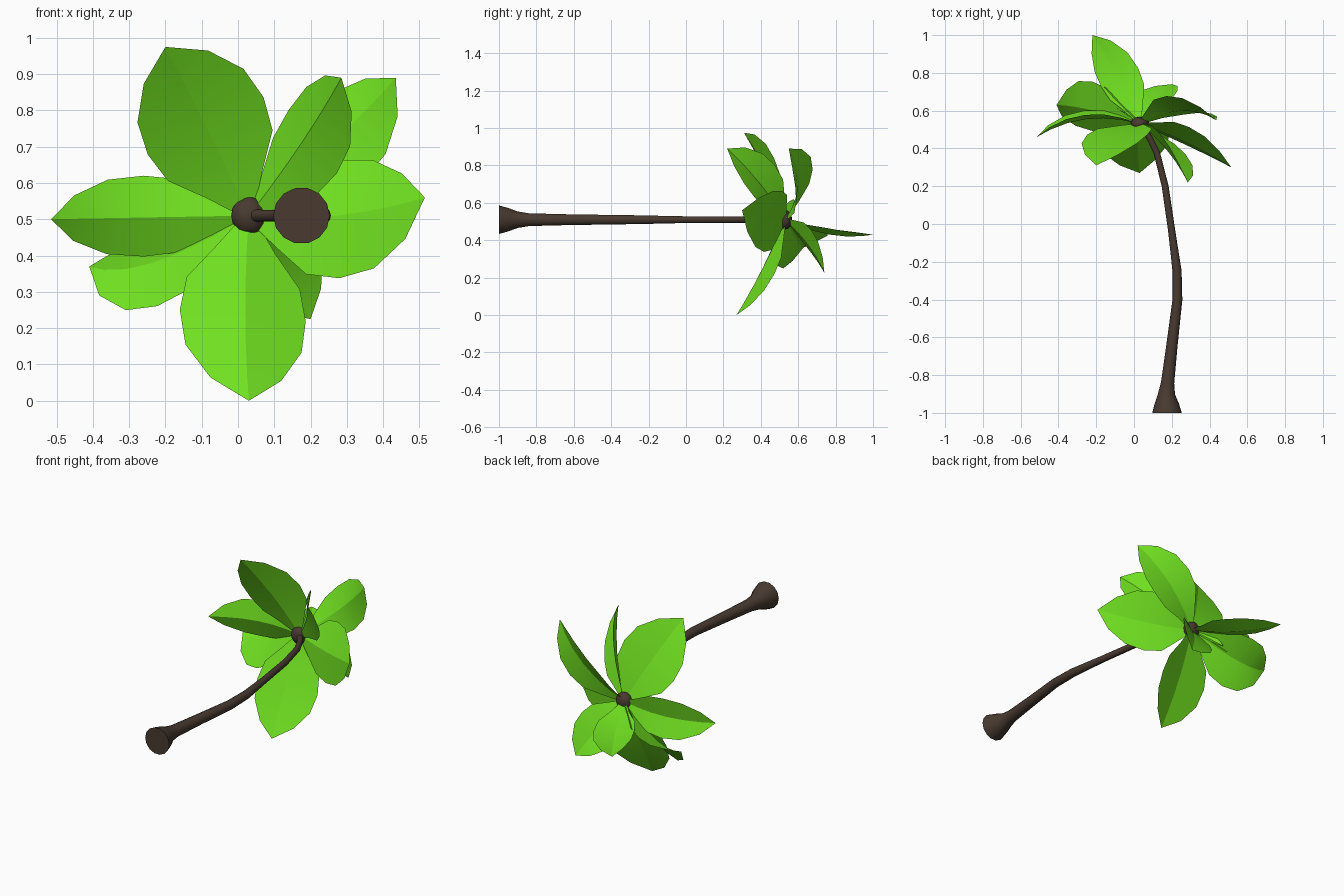
import bpy, bmesh, math
from mathutils import Vector as V

if "Cube" in bpy.data.objects:
    bpy.data.objects.remove(bpy.data.objects["Cube"])


def material(name, rgb):
    m = bpy.data.materials.new(name)
    m.diffuse_color = (*rgb, 1)
    m.use_nodes = True
    m.node_tree.nodes["Principled BSDF"].inputs["Base Color"].default_value = m.diffuse_color
    return m


BARK = material("bark", (0.065, 0.042, 0.03))
GREEN = material("leaf_green", (0.165, 0.76, 0.015))


def finish(name, bm, mat, angle):
    me = bpy.data.meshes.new(name)
    bm.to_mesh(me)
    bm.free()
    ob = bpy.data.objects.new(name, me)
    bpy.context.collection.objects.link(ob)
    me.materials.append(mat)
    bpy.ops.object.select_all(action='DESELECT')
    ob.select_set(True)
    bpy.context.view_layer.objects.active = ob
    bpy.ops.object.shade_smooth_by_angle(angle=math.radians(angle))
    return ob


# trunk: rings swept along a bent path (x, y, radius), flared at the foot
CROWN = V((0.03, 0.53, 0.51))
path = [(0.175, -1, 0.078), (0.173, -0.95, 0.064), (0.172, -0.9, 0.045), (0.178, -0.84, 0.035),
        (0.2, -0.65, 0.03), (0.23, -0.4, 0.026), (0.228, -0.25, 0.024), (0.2, -0.04, 0.019),
        (0.165, 0.2, 0.018), (0.12, 0.38, 0.017), (0.08, 0.46, 0.016), (0.04, 0.52, 0.018)]
pts = [V((x, y, 0.51)) for x, y, r in path]
bm = bmesh.new()
rings = []
SIDES = 14
for i, p in enumerate(pts):
    d = (pts[min(i + 1, len(pts) - 1)] - pts[max(i - 1, 0)]).normalized()
    if i == 0:
        d = V((0, 1, 0))
    side = d.cross(V((0, 0, 1)))
    ring = []
    for k in range(SIDES):
        a = 2 * math.pi * k / SIDES
        ring.append(bm.verts.new(p + path[i][2] * (side * math.cos(a) + V((0, 0, math.sin(a))))))
    rings.append(ring)
for a, b in zip(rings, rings[1:]):
    for k in range(SIDES):
        bm.faces.new((a[k], a[(k + 1) % SIDES], b[(k + 1) % SIDES], b[k]))
bm.faces.new(rings[0])
bm.faces.new(rings[-1])
bmesh.ops.recalc_face_normals(bm, faces=bm.faces[:])
finish("trunk", bm, BARK, 50)

# knob where the leaves meet
bm = bmesh.new()
bmesh.ops.create_uvsphere(bm, u_segments=14, v_segments=8, radius=0.05)
bmesh.ops.scale(bm, vec=(1, 0.75, 1.05), verts=bm.verts[:])
bmesh.ops.translate(bm, vec=CROWN, verts=bm.verts[:])
finish("crown_knob", bm, BARK, 50)

# leaf outline: position along midrib, fraction of half width
OUTLINE = [(0, 0.08), (0.17, 0.48), (0.33, 0.9), (0.5, 1), (0.68, 0.92), (0.86, 0.56), (1, 0)]


def leaf(name, tip, mid, up=(0, 1, 0), half=0.17, lift=0.035):
    """Pointed blade, creased on the midrib, bent through mid to tip; edges lifted towards up."""
    tip, mid, up = V(tip), V(mid), V(up)
    ctrl = 2 * mid - (CROWN + tip) / 2
    bm = bmesh.new()
    rows = []
    for t, w in OUTLINE:
        p = CROWN * (1 - t) ** 2 + ctrl * 2 * t * (1 - t) + tip * t * t
        tan = ((ctrl - CROWN) * (1 - t) + (tip - ctrl) * t).normalized()
        n = (up - tan * up.dot(tan)).normalized()
        side = tan.cross(n)
        c = bm.verts.new(p)
        if w == 0:
            rows.append((c, c, c))
        else:
            rows.append((bm.verts.new(p - side * half * w + n * lift * w), c,
                         bm.verts.new(p + side * half * w + n * lift * w)))
    for a, b in zip(rows, rows[1:]):
        for j in (0, 1):
            loop = list(dict.fromkeys((a[j], a[j + 1], b[j + 1], b[j])))
            bm.faces.new(loop)
    finish(name, bm, GREEN, 20)


leaf("leaf_lower", (0.03, 0.27, 0.0), (0.02, 0.41, 0.25), (-0.18, 1, 0), half=0.177)
leaf("leaf_upper_left", (-0.2, 0.31, 0.975), (-0.083, 0.44, 0.745), half=0.178)
leaf("leaf_upper_front", (0.285, 0.22, 0.89), (0.175, 0.39, 0.71), (0.7, 0.71, 0.1), half=0.122, lift=0.045)
leaf("leaf_upper_right", (0.435, 0.55, 0.89), (0.25, 0.6, 0.7), (0.2, 0.94, -0.28), half=0.13)
leaf("leaf_right", (0.515, 0.3, 0.56), (0.27, 0.435, 0.51), (0.35, 0.9, -0.28))
leaf("leaf_left", (-0.515, 0.46, 0.5), (-0.255, 0.555, 0.505), (-0.2, 0.95, 0.1), half=0.112)
leaf("leaf_lower_left", (-0.41, 0.63, 0.37), (-0.235, 0.605, 0.38), (0.36, 0.54, -0.76), half=0.16)
leaf("leaf_lower_back", (0.2, 0.74, 0.225), (0.11, 0.65, 0.38), half=0.12, lift=0.025)
leaf("leaf_back", (-0.22, 1.0, 0.43), (-0.075, 0.77, 0.43), (0, 0.15, 1), half=0.11, lift=0.03)
leaf("leaf_small", (-0.12, 0.625, 0.42), (-0.05, 0.585, 0.46), half=0.025, lift=0.01)
